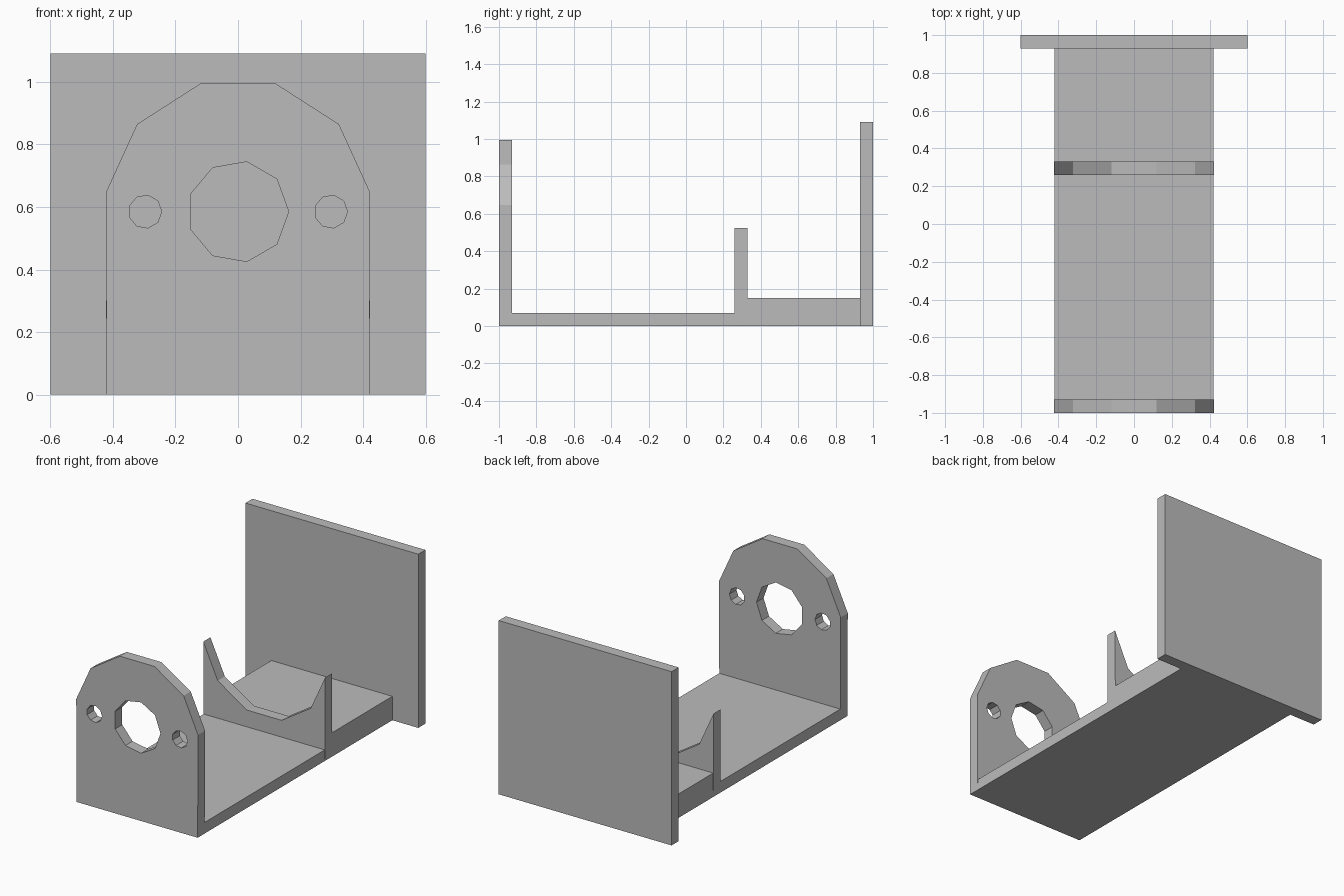
import bpy, bmesh
from math import sin, cos, tau
from mathutils import Vector

cube = bpy.data.objects.get("Cube")
if cube:
    bpy.data.objects.remove(cube, do_unlink=True)

GREY = (0.5, 0.5, 0.5, 1.0)
grey = bpy.data.materials.new("plain grey")
grey.use_nodes = True
grey.diffuse_color = GREY
grey.node_tree.nodes["Principled BSDF"].inputs["Base Color"].default_value = GREY

HALF = 0.42        # half width of the bracket
THICK = 0.07       # sheet thickness
AXIS_Z = 0.585     # height of the motor axis
ROUND_R = 0.427    # radius of the eleven-sided rounding


def prism(name, points, offset):
    """Solid from a closed loop of 3D points pushed along offset."""
    bm = bmesh.new()
    face = bm.faces.new([bm.verts.new(p) for p in points])
    new = bmesh.ops.extrude_face_region(bm, geom=[face])["geom"]
    moved = [g for g in new if isinstance(g, bmesh.types.BMVert)]
    bmesh.ops.translate(bm, verts=moved, vec=Vector(offset))
    bmesh.ops.recalc_face_normals(bm, faces=bm.faces)
    mesh = bpy.data.meshes.new(name)
    bm.to_mesh(mesh)
    bm.free()
    mesh.materials.append(grey)
    obj = bpy.data.objects.new(name, mesh)
    bpy.context.collection.objects.link(obj)
    return obj


def plate(name, outline, y0, y1):
    """Upright plate with an x-z outline."""
    return prism(name, [(x, y0, z) for x, z in outline], (0, y1 - y0, 0))


def ring(x, radius, sides):
    return [(x + radius * cos(tau * i / sides), AXIS_Z + radius * sin(tau * i / sides))
            for i in range(sides)]


def arc(sign):
    """Six corners of the eleven-sided rounding, right to left, above or below the axis."""
    return [(ROUND_R * cos(tau * (i + 0.25) / 11),
             AXIS_Z + sign * ROUND_R * sin(tau * (i + 0.25) / 11)) for i in range(6)]


# Front mounting plate with rounded top
front = plate("front_plate", [(-HALF, 0), (HALF, 0)] + arc(1), -1, -1 + THICK)

# Shaft hole and two screw holes
for x, radius in ((0, 0.162), (-0.297, 0.053), (0.297, 0.053)):
    cutter = plate("hole_cutter", ring(x, radius, 9), -1.1, -0.8)
    cutter.hide_render = True
    cut = front.modifiers.new("hole", "BOOLEAN")
    cut.operation = "DIFFERENCE"
    cut.solver = "EXACT"
    cut.object = cutter
    bpy.context.view_layer.objects.active = front
    bpy.ops.object.modifier_apply(modifier=cut.name)
    bpy.data.objects.remove(cutter, do_unlink=True)

# Cradle that supports the motor body
plate("cradle", [(-HALF, 0), (HALF, 0)] + arc(-1), 0.26, 0.33)

# Floor, thin in front of the cradle and thicker behind it
for name, y0, y1, height in (("front_floor", -1 + THICK, 0.26, THICK),
                             ("rear_floor", 0.33, 1 - THICK, 0.15)):
    plate(name, [(-HALF, 0), (HALF, 0), (HALF, height), (-HALF, height)], y0, y1)

# Wide back plate
plate("back_plate", [(-0.6, 0), (0.6, 0), (0.6, 1.09), (-0.6, 1.09)], 1 - THICK, 1)
